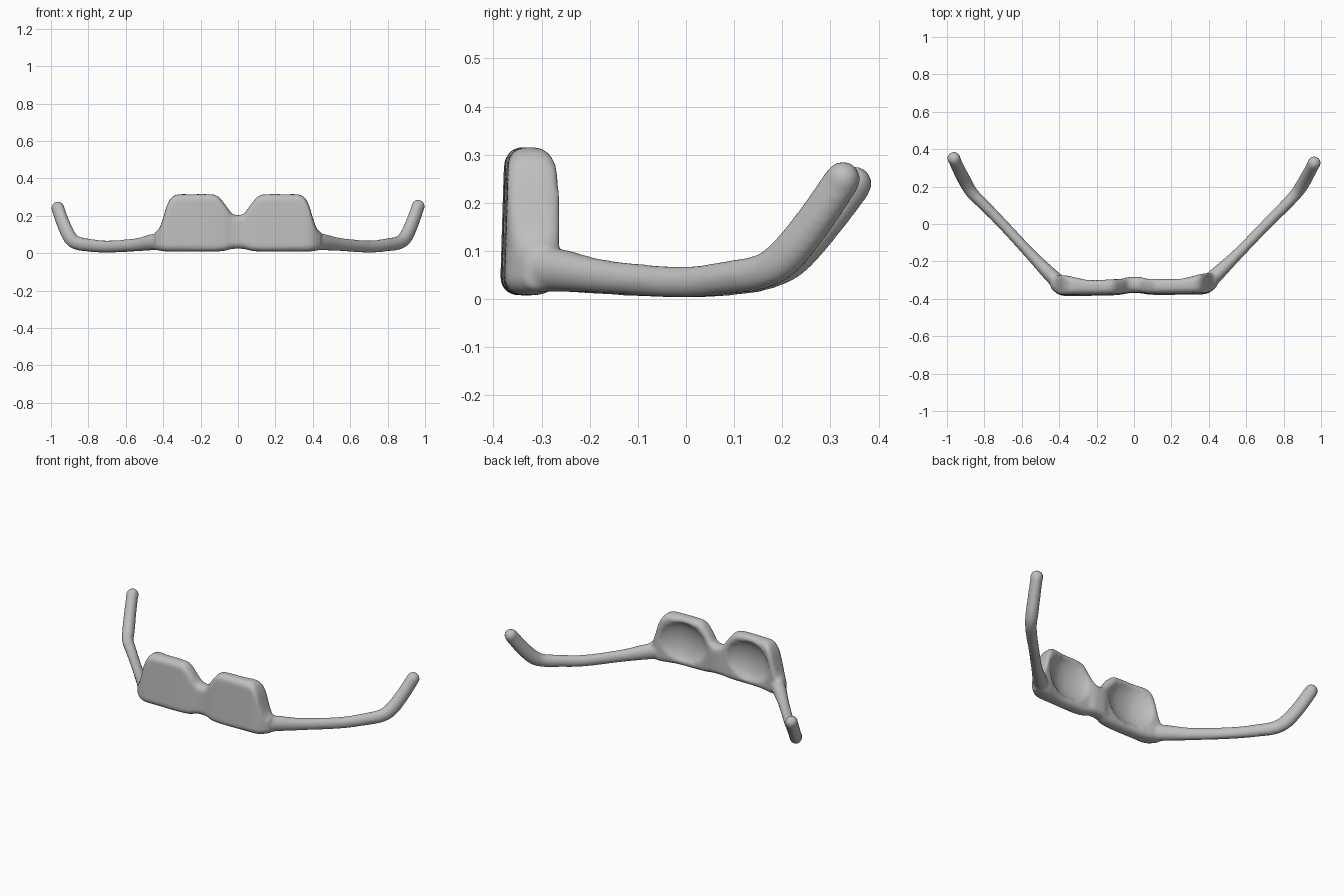
import bpy, bmesh, math
from mathutils import Vector, Matrix

if "Cube" in bpy.data.objects:
    bpy.data.objects.remove(bpy.data.objects["Cube"])

bm = bmesh.new()


def loft(rings):
    """Closed tube through a list of equal-length point rings."""
    vs = [[bm.verts.new(p) for p in r] for r in rings]
    n = len(vs[0])
    for a, b in zip(vs, vs[1:]):
        for i in range(n):
            j = (i + 1) % n
            bm.faces.new((a[i], a[j], b[j], b[i]))
    bm.faces.new(vs[0][::-1])
    bm.faces.new(vs[-1])


def spline(pts, steps):
    """Catmull-Rom samples through points of any dimension."""
    p = [pts[0]] + pts + [pts[-1]]
    out = []
    for k in range(1, len(p) - 2):
        for s in range(steps):
            t = s / steps
            out.append([0.5 * (2 * b + (c - a) * t + (2 * a - 5 * b + 4 * c - d) * t * t
                               + (3 * b - a - 3 * c + d) * t ** 3)
                        for a, b, c, d in zip(p[k - 1], p[k], p[k + 1], p[k + 2])])
    return out + [list(pts[-1])]


# Lens front: sections along x as (x, bottom z, top z, front y, back y)
half = [(0, .024, .203, -.366, -.283), (.035, .022, .215, -.368, -.285),
        (.07, .013, .262, -.374, -.295), (.11, .009, .306, -.377, -.297),
        (.16, .008, .315, -.378, -.298), (.25, .008, .315, -.378, -.296),
        (.32, .008, .314, -.378, -.284), (.355, .008, .298, -.378, -.275),
        (.38, .009, .255, -.376, -.270), (.40, .011, .19, -.370, -.268),
        (.42, .014, .135, -.358, -.266), (.445, .018, .108, -.335, -.262)]
sections = [(-x, *r) for x, *r in half[:0:-1]] + half


def section_ring(x, zb, zt, yf, yb):
    r = min(.036, (yb - yf) * .42, (zt - zb) * .42)
    ring = []
    corners = [(yb - r, zb + r, -90), (yb - r, zt - r, 0),
               (yf + r, zt - r, 90), (yf + r, zb + r, 180)]
    for k, (cy, cz, a0) in enumerate(corners):
        for i in range(7):
            a = math.radians(a0 + 15 * i)
            ring.append((cy + r * math.cos(a), cz + r * math.sin(a)))
        ny, nz, na = corners[(k + 1) % 4]
        a = math.radians(na)
        end = (ny + r * math.cos(a), nz + r * math.sin(a))
        start = ring[-1]
        for i in range(1, 12):
            t = i / 12
            ring.append((start[0] + (end[0] - start[0]) * t, start[1] + (end[1] - start[1]) * t))
    pts = []
    for y, z in ring:
        # shallow dish behind each lens, slight lean and skew of the front
        if y > (yf + yb) / 2:
            d = ((abs(x) - .22) / .15) ** 2 + ((z - .165) / .125) ** 2
            y -= .042 * max(0, 1 - d) ** .7
        pts.append(Vector((x, y + .03 * (z - .15) + .012 * x, z)))
    return pts


loft([section_ring(*s) for s in spline(sections, 5)])

# Temple arms: path points as (x, y, z, radius), bent up at the ear hooks
right_arm = [(.395, -.315, .062, .045), (.45, -.262, .06, .042), (.55, -.165, .046, .033),
             (.70, -.01, .035, .031), (.80, .09, .045, .033), (.865, .16, .058, .035),
             (.90, .21, .092, .038), (.935, .272, .17, .037), (.963, .326, .25, .036)]
left_arm = [(-.395, -.32, .062, .045), (-.45, -.268, .06, .042), (-.55, -.165, .044, .033),
            (-.70, -.003, .035, .031), (-.80, .10, .043, .033), (-.865, .165, .056, .035),
            (-.90, .222, .087, .038), (-.935, .288, .16, .037), (-.963, .35, .24, .036)]
for arm in (right_arm, left_arm):
    path = spline(arm, 6)
    rings = []
    for i, (x, y, z, r) in enumerate(path):
        a = Vector(path[max(i - 1, 0)][:3])
        b = Vector(path[min(i + 1, len(path) - 1)][:3])
        t = (b - a).normalized()
        side = t.cross(Vector((0, 0, 1))).normalized()
        up = side.cross(t)
        rings.append([Vector((x, y, z)) + side * (r * .92 * math.cos(k * math.pi / 10))
                      + up * (r * 1.06 * math.sin(k * math.pi / 10)) for k in range(20)])
    loft(rings)
    # rounded tip
    bmesh.ops.create_uvsphere(bm, u_segments=20, v_segments=12, radius=arm[-1][3],
                              matrix=Matrix.Translation(arm[-1][:3]))

bmesh.ops.recalc_face_normals(bm, faces=bm.faces[:])
mesh = bpy.data.meshes.new("glasses_frame")
bm.to_mesh(mesh)
bm.free()
frame = bpy.data.objects.new("glasses_frame", mesh)
bpy.context.collection.objects.link(frame)

grey = bpy.data.materials.new("plain grey")
grey.diffuse_color = (.52, .52, .52, 1)
grey.use_nodes = True
grey.node_tree.nodes["Principled BSDF"].inputs["Base Color"].default_value = grey.diffuse_color
mesh.materials.append(grey)

# Fuse lenses and arms into one soft skin
remesh = frame.modifiers.new("fuse", 'REMESH')
remesh.mode = 'VOXEL'
remesh.voxel_size = .008
remesh.use_smooth_shade = True
soften = frame.modifiers.new("soften", 'SMOOTH')
soften.factor = .5
soften.iterations = 6
